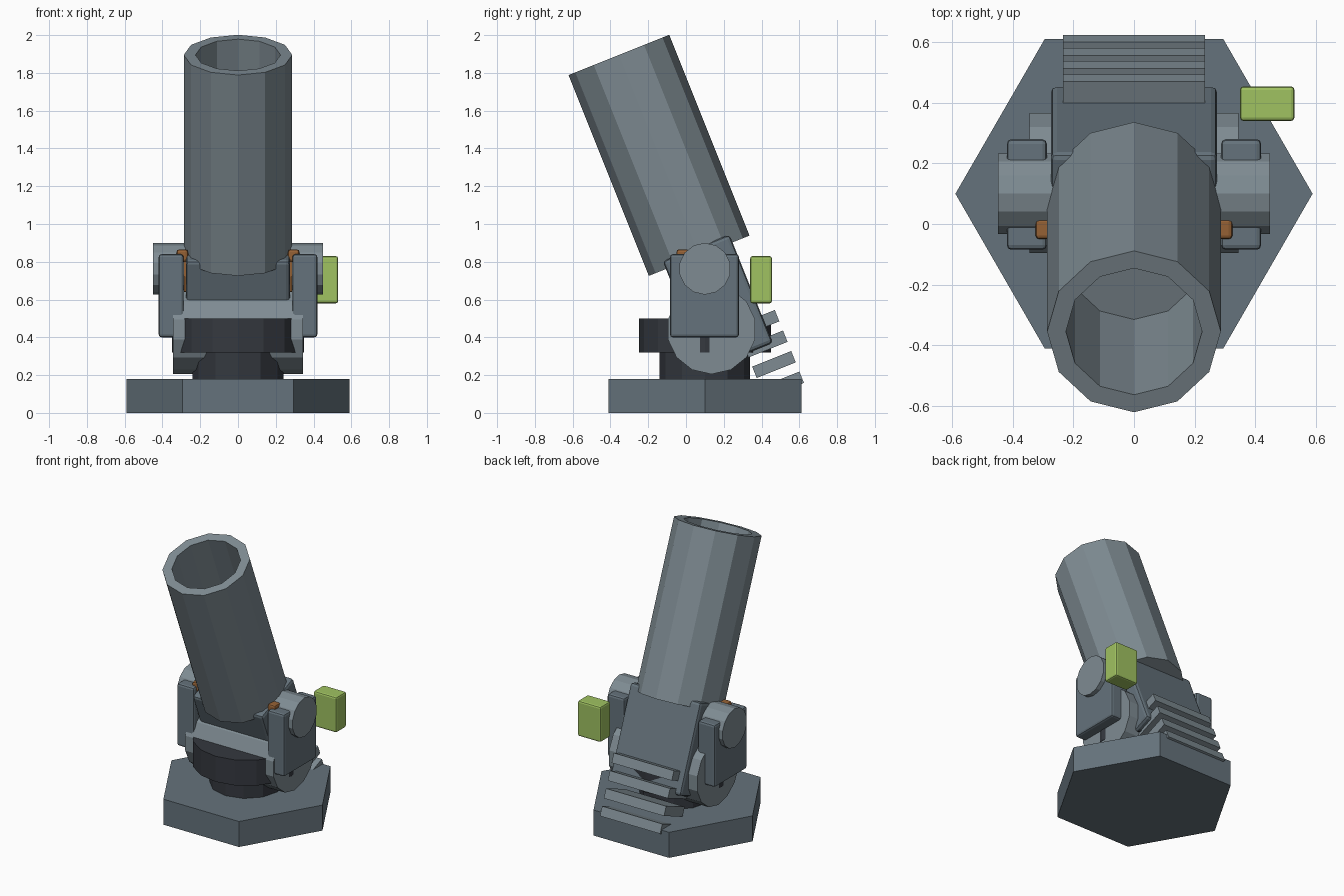
import bpy, bmesh
from math import sin, cos, pi, radians
from mathutils import Matrix, Vector

if "Cube" in bpy.data.objects:
    bpy.data.objects.remove(bpy.data.objects["Cube"])


def material(name, rgb):
    m = bpy.data.materials.new(name)
    m.diffuse_color = (*rgb, 1)
    m.use_nodes = True
    m.node_tree.nodes["Principled BSDF"].inputs["Base Color"].default_value = m.diffuse_color
    return m


slate = material("slate", (0.13, 0.17, 0.20))
steel = material("steel", (0.21, 0.26, 0.29))
dark = material("dark_steel", (0.035, 0.04, 0.05))
green = material("green", (0.35, 0.54, 0.12))
copper = material("copper", (0.30, 0.12, 0.035))

TILT = Matrix.Translation((0, 0.07, 0.832)) @ Matrix.Rotation(radians(21.8), 4, 'X')
ALONG_X = Matrix(((0, 0, 1), (1, 0, 0), (0, 1, 0))).to_4x4()


def finish(name, bm, mat, matrix):
    bmesh.ops.recalc_face_normals(bm, faces=bm.faces)
    me = bpy.data.meshes.new(name)
    bm.to_mesh(me)
    bm.free()
    me.materials.append(mat)
    ob = bpy.data.objects.new(name, me)
    ob.matrix_world = matrix
    bpy.context.collection.objects.link(ob)
    return ob


def lathe(name, profile, sides, mat, matrix, phase=0.0):
    """Flat-sided solid from a (radius, height) profile, capped at both ends."""
    bm = bmesh.new()
    rings = []
    for r, h in profile:
        angles = [phase + 2 * pi * i / sides for i in range(sides)]
        rings.append([bm.verts.new((r * sin(a), r * cos(a), h)) for a in angles])
    for a, b in zip(rings, rings[1:]):
        for i in range(sides):
            j = (i + 1) % sides
            bm.faces.new((a[i], a[j], b[j], b[i]))
    bm.faces.new(rings[0])
    bm.faces.new(rings[-1])
    return finish(name, bm, mat, matrix)


def box(name, lo, hi, mat, bevel=0.0, matrix=Matrix()):
    lo, hi = Vector(lo), Vector(hi)
    bm = bmesh.new()
    bmesh.ops.create_cube(bm, size=1)
    bmesh.ops.scale(bm, vec=hi - lo, verts=bm.verts)
    ob = finish(name, bm, mat, matrix @ Matrix.Translation((lo + hi) / 2))
    if bevel:
        mod = ob.modifiers.new("Bevel", 'BEVEL')
        mod.width, mod.segments = bevel, 2
    return ob


def mirrored_box(name, lo, hi, mat, bevel):
    box(name + "_right", lo, hi, mat, bevel)
    box(name + "_left", (-hi[0], lo[1], lo[2]), (-lo[0], hi[1], hi[2]), mat, bevel)


# Hexagonal base, neck and turntable
centre = Matrix.Translation((0, 0.10, 0))
lathe("base", [(0.59, 0), (0.59, 0.18)], 6, slate, centre, pi / 2)
lathe("neck", [(0.24, 0.17), (0.24, 0.34)], 12, dark, centre)
lathe("turntable", [(0.35, 0.32), (0.35, 0.50)], 16, dark, centre)

# Horizontal drum and trunnion
lathe("drum", [(0.237, -0.345), (0.237, 0.345)], 14, steel,
      Matrix.Translation((0, 0.135, 0.442)) @ ALONG_X)
lathe("trunnion", [(0.137, -0.45), (0.137, 0.45)], 14, steel,
      Matrix.Translation((0, 0.10, 0.763)) @ ALONG_X)

# Tilted barrel with a blind bore
lathe("barrel", [(0.287, 0), (0.287, 1.145), (0.225, 1.145), (0.225, 0.475)],
      12, steel, TILT)

# Breech block and the slats behind it
box("breech", (-0.275, -0.19, -0.573), (0.275, 0.19, 0.045), slate, 0.02, TILT)
for i in range(4):
    top = -0.415 - 0.117 * i
    box(f"slat_{i + 1}", (-0.235, 0.042, top - 0.065), (0.235, 0.265, top), steel, 0, TILT)

# Side cheeks with copper liners and clips
mirrored_box("cheek", (0.288, -0.085, 0.40), (0.42, 0.28, 0.84), slate, 0.015)
mirrored_box("liner", (0.262, -0.04, 0.64), (0.287, 0.14, 0.845), copper, 0.005)
mirrored_box("clip", (0.265, -0.05, 0.80), (0.325, 0.018, 0.865), copper, 0.012)

# Green sight block on the right side
box("sight_block", (0.35, 0.34, 0.58), (0.53, 0.455, 0.83), green, 0.012)
